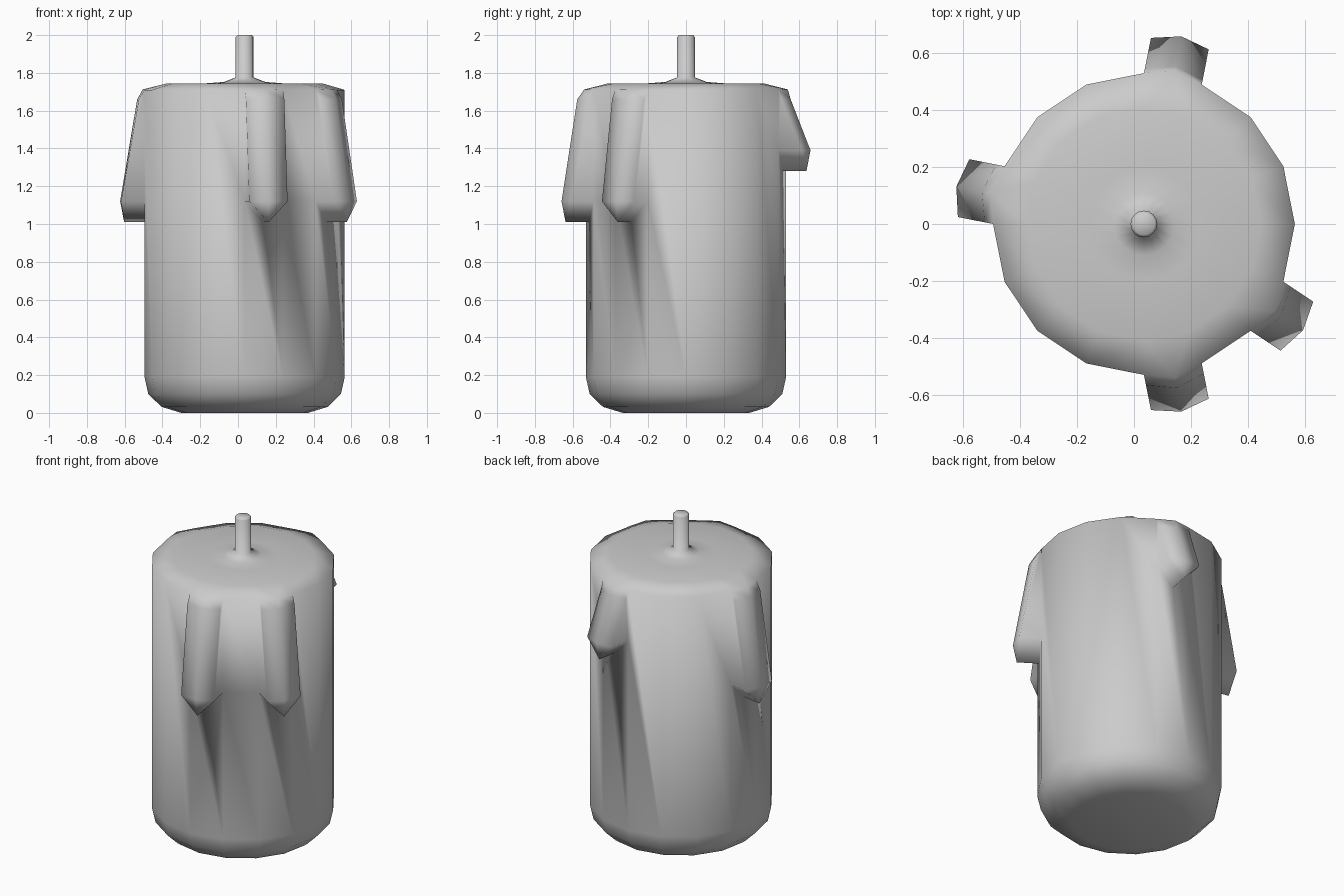
import bpy
import bmesh
from math import cos, sin, pi

cube = bpy.data.objects.get("Cube")
if cube:
    bpy.data.objects.remove(cube, do_unlink=True)

SIDES = 16
STEP = 2 * pi / SIDES
CENTRE_X = 0.035

wax = bpy.data.materials.new("grey wax")
wax.use_nodes = True
wax.diffuse_color = (0.6, 0.6, 0.6, 1)
wax.node_tree.nodes["Principled BSDF"].inputs["Base Color"].default_value = (0.6, 0.6, 0.6, 1)

bm = bmesh.new()


def vert(r, z, turn):
    """Vertex at a radius, height and number of side steps around the axis."""
    a = turn * STEP
    return bm.verts.new((CENTRE_X + r * cos(a), r * sin(a), z))


def ring(r, z):
    return [vert(r, z, i) for i in range(SIDES)]


def bridge(lower, upper):
    for i in range(SIDES):
        j = (i + 1) % SIDES
        bm.faces.new((lower[i], lower[j], upper[j], upper[i]))


# Rounded base
base = [ring(r, z) for r, z in ((0.335, 0), (0.44, 0.032), (0.51, 0.1), (0.53, 0.19))]
bm.faces.new(base[0][::-1])
for lo, hi in zip(base, base[1:]):
    bridge(lo, hi)

# Top slab, wick cone and wick
top = [ring(r, z) for r, z in ((0.41, 1.745), (0.2, 1.745), (0.11, 1.752), (0.047, 1.776),
                               (0.047, 1.99), (0.038, 2.0))]
for lo, hi in zip(top, top[1:]):
    bridge(lo, hi)
bm.faces.new(top[-1])

# Wax drips: side index -> (height of the shoulder corner, shoulder radius)
drips = {3: (1.39, 0.565), 7: (1.12, 0.58), 12: (1.12, 0.587), 14: (1.12, 0.58)}
foot, rim = base[-1], ring(0.53, 1.71)
edge_points = {i: [] for i in range(SIDES)}
tips, crests = {}, {}

for i, (z, shoulder) in drips.items():
    j = (i + 1) % SIDES
    mid = i + 0.5
    crest = vert(0.55, 1.712, mid)
    inner_l, inner_r = vert(0.53, z, i), vert(0.53, z, j)
    inner_tip = vert(0.52, z - 0.11, mid)

    def outer(r, height, side):
        # keep the drip the same width as the wall panel behind it
        a = mid * STEP
        w = side * 0.53 * sin(STEP / 2)
        return bm.verts.new((CENTRE_X + r * cos(a) - w * sin(a),
                             r * sin(a) + w * cos(a), height))

    up_l, up_m, up_r = (outer(shoulder - d, 1.66, s) for d, s in ((0.03, -1), (0, 0), (0.03, 1)))
    out_l, out_m, out_r = (outer(r, z, s) for r, s in ((0.646, -1), (0.672, 0), (0.646, 1)))
    tip = outer(0.65, z - 0.11, 0)
    for face in ((rim[i], up_l, up_m, crest), (crest, up_m, up_r, rim[j]),
                 (up_l, out_l, out_m, up_m), (up_m, out_m, out_r, up_r),
                 (out_l, tip, out_m), (out_m, tip, out_r),
                 (rim[i], inner_l, out_l, up_l), (rim[j], up_r, out_r, inner_r),
                 (inner_l, inner_tip, tip, out_l), (inner_r, out_r, tip, inner_tip)):
        bm.faces.new(face)
    edge_points[i].append(inner_l)
    edge_points[j].append(inner_r)
    tips[i], crests[i] = (inner_l, inner_tip, inner_r), crest

# Wall panels and rim, opened where a drip grows out
for i in range(SIDES):
    j = (i + 1) % SIDES
    if i in drips:
        left, point, right = tips[i]
        bm.faces.new((foot[i], foot[j], right, point, left))
        bm.faces.new((rim[i], crests[i], rim[j], top[0][j], top[0][i]))
    else:
        bm.faces.new([foot[i], foot[j]] + edge_points[j] + [rim[j], rim[i]] + edge_points[i])
        bm.faces.new((rim[i], rim[j], top[0][j], top[0][i]))

bmesh.ops.recalc_face_normals(bm, faces=bm.faces)
mesh = bpy.data.meshes.new("candle")
bm.to_mesh(mesh)
bm.free()
mesh.materials.append(wax)
mesh.shade_smooth()
candle = bpy.data.objects.new("candle", mesh)
bpy.context.collection.objects.link(candle)
